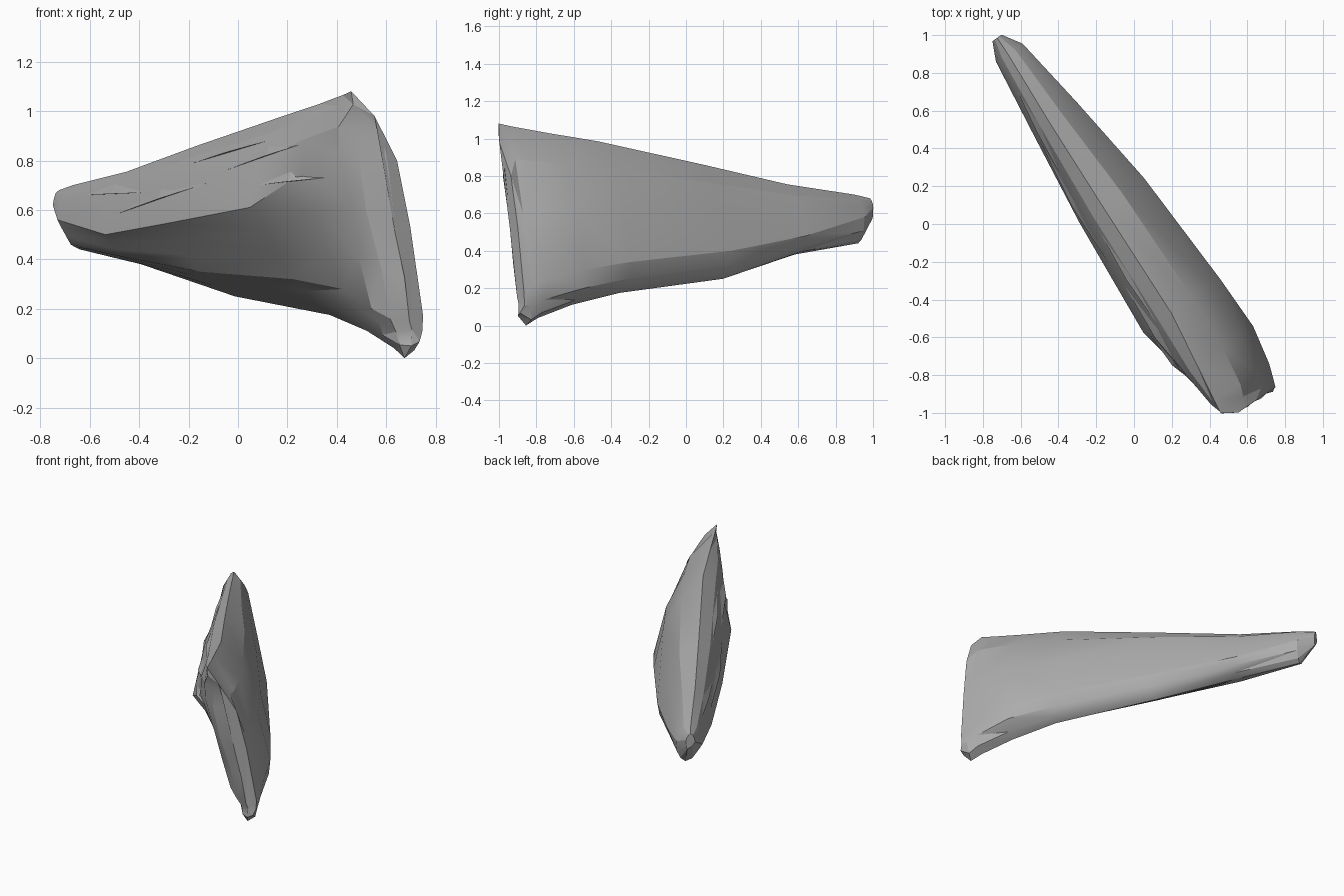
import bpy, bmesh, random
from mathutils import Vector
from mathutils.bvhtree import BVHTree

random.seed(4)
cube = bpy.data.objects.get("Cube")
if cube:
    bpy.data.objects.remove(cube)

# Stone colour
stone = bpy.data.materials.new("stone grey")
stone.use_nodes = True
grey = (0.42, 0.42, 0.42, 1)
stone.diffuse_color = grey
bsdf = next(n for n in stone.node_tree.nodes if n.type == 'BSDF_PRINCIPLED')
bsdf.inputs["Base Color"].default_value = grey

ALONG = Vector((0.56, -0.83, 0))
ACROSS = Vector((0.83, 0.56, 0))
UP = Vector((0, 0, 1))


def place(s, t, z):
    return ALONG * s + ACROSS * t + UP * z


# Sections along the rock: position,
# then (across, height) of top, right, bottom, lower left, left
SECTIONS = [
    (-1.22, (-.05, .68), (-.02, .63), (-.03, .57), (-.06, .59), (-.08, .62)),
    (-1.12, (-.05, .70), (.045, .58), (-.015, .44), (-.06, .46), (-.125, .56)),
    (-.70, (-.07, .755), (.11, .48), (0, .38), (-.09, .41), (-.175, .50)),
    (-.17, (-.085, .86), (.18, .40), (.10, .25), (-.07, .35), (-.235, .545)),
    (.50, (-.10, .985), (.215, .34), (.11, .175), (-.07, .32), (-.28, .61)),
    (.80, (-.14, 1.03), (.22, .30), (.09, .11), (-.03, .28), (-.225, .75)),
    (1.01, (-.17, 1.065), (.18, .25), (.08, .04), (-.03, .20), (-.19, .82)),
    (1.085, (-.18, 1.08), (.155, .22), (.08, 0), (.01, .16), (-.14, .80)),
    (1.135, (-.10, .98), (.137, .17), (.08, .05), (.07, .15), (-.02, .68)),
]
FULLNESS = (.5, .85, 0, 0, .65)


def section_ring(s, keys):
    """Join the extreme points by curves of varying fullness."""
    points = []
    rough = .012 * (keys[0][1] - keys[2][1])
    for i, fullness in enumerate(FULLNESS):
        a, b = Vector(keys[i]), Vector(keys[(i + 1) % len(keys)])
        corner = Vector((b.x, a.y)) if i == 0 else Vector((a.x, b.y))
        control = ((a + b) / 2).lerp(corner, fullness)
        for step in range(3):
            f = step / 3
            p = a * (1 - f) ** 2 + control * 2 * f * (1 - f) + b * f ** 2
            wobble = rough if step else 0
            points.append(place(s + random.uniform(-1, 1) * wobble,
                                p.x + random.uniform(-1, 1) * wobble, p.y))
    return points


def add_object(name, bm):
    bmesh.ops.recalc_face_normals(bm, faces=bm.faces[:])
    mesh = bpy.data.meshes.new(name)
    bm.to_mesh(mesh)
    bm.free()
    mesh.materials.append(stone)
    obj = bpy.data.objects.new(name, mesh)
    bpy.context.collection.objects.link(obj)
    return obj


# Rock body: loft through the sections, with broken facets
bm = bmesh.new()
rings = []
for s, *keys in SECTIONS:
    rings.append([bm.verts.new(p) for p in section_ring(s, keys)])
for a, b in zip(rings, rings[1:]):
    for i in range(len(a)):
        j = (i + 1) % len(a)
        bm.faces.new((a[i], a[j], b[j], b[i]))
bm.faces.new(rings[0])
bm.faces.new(rings[-1])
bmesh.ops.triangulate(bm, faces=bm.faces[:])
bm.normal_update()
surface = BVHTree.FromBMesh(bm)
rock = add_object("rock_body", bm)
bpy.context.view_layer.objects.active = rock
rock.select_set(True)
bpy.ops.object.shade_smooth_by_angle(angle=.35)


def flake(name, x1, z1, x2, z2):
    """Thin chip of stone lying on the front, between two points."""
    def on_front(x, z):
        return surface.ray_cast(Vector((x, -3, z)), Vector((0, 1, 0)))[0]

    x, z = (x1 + x2) / 2, (z1 + z2) / 2
    chip = bmesh.new()
    corners = [chip.verts.new(p) for p in
               (on_front(x1, z1), on_front(x2, z2),
                on_front(x, z) - ACROSS * .015, on_front(x, z + .04))]
    for skip in range(4):
        chip.faces.new([v for i, v in enumerate(corners) if i != skip])
    add_object(name, chip)


# Split flakes along the upper front
flake("upper_flake", -.18, .79, .12, .88)
flake("middle_flake", -.05, .76, .30, .88)
flake("lower_flake", .08, .70, .35, .73)
flake("tail_flake", -.62, .66, -.38, .67)
flake("ridge_flake", -.50, .58, -.12, .71)
